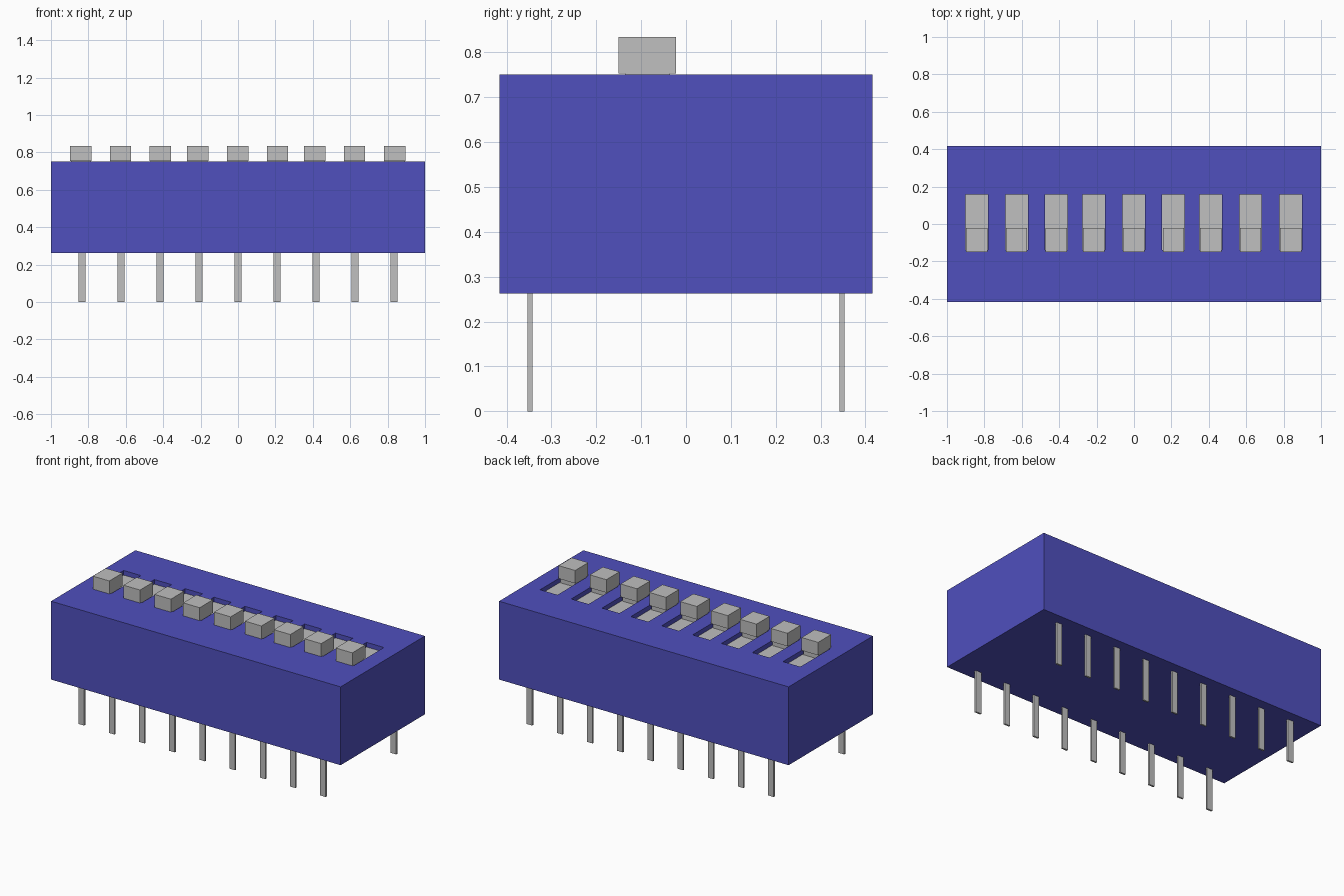
import bpy
import bmesh
from mathutils import Matrix, Vector

cube = bpy.data.objects.get("Cube")
if cube:
    bpy.data.objects.remove(cube, do_unlink=True)


def make_material(name, color):
    mat = bpy.data.materials.new(name)
    mat.use_nodes = True
    mat.diffuse_color = color
    mat.node_tree.nodes["Principled BSDF"].inputs["Base Color"].default_value = color
    return mat


blue = make_material("blue plastic", (0.080, 0.080, 0.515, 1))
grey = make_material("light grey", (0.523, 0.523, 0.523, 1))


def make_boxes(name, boxes, mat):
    """One object from a list of (low corner, high corner) boxes."""
    bm = bmesh.new()
    for low, high in boxes:
        low, high = Vector(low), Vector(high)
        place = Matrix.Translation((low + high) / 2) @ Matrix.Diagonal((high - low).to_4d())
        bmesh.ops.create_cube(bm, size=1, matrix=place)
    mesh = bpy.data.meshes.new(name)
    bm.to_mesh(mesh)
    bm.free()
    mesh.materials.append(mat)
    obj = bpy.data.objects.new(name, mesh)
    bpy.context.collection.objects.link(obj)
    return obj


BOTTOM, TOP, FLOOR = 0.262, 0.751, 0.722
SWITCH_X = [-0.84, -0.628, -0.415, -0.216, -0.002, 0.211, 0.41, 0.623, 0.838]
SLOT_Y = (-0.138, 0.157)
SLOT_HALF = 0.060

# Housing with a row of slots cut into its top
housing = make_boxes("housing", [((-1, -0.416, BOTTOM), (1, 0.416, TOP))], blue)
cutter = make_boxes("slot_cutter", [
    ((x - SLOT_HALF, SLOT_Y[0], FLOOR - 0.02), (x + SLOT_HALF, SLOT_Y[1], TOP + 0.05))
    for x in SWITCH_X], blue)
cutter.hide_render = True
cut = housing.modifiers.new("slots", 'BOOLEAN')
cut.operation = 'DIFFERENCE'
cut.solver = 'EXACT'
cut.object = cutter
bpy.context.view_layer.objects.active = housing
bpy.ops.object.modifier_apply(modifier=cut.name)
bpy.data.objects.remove(cutter, do_unlink=True)

# Sliders: base plate filling the slot floor, neck, and raised knob
for i, x in enumerate(SWITCH_X, 1):
    make_boxes(f"slider_{i}", [
        ((x - SLOT_HALF, SLOT_Y[0], FLOOR - 0.02), (x + SLOT_HALF, SLOT_Y[1], FLOOR)),
        ((x - 0.054, -0.136, FLOOR), (x + 0.054, -0.036, TOP + 0.002)),
        ((x - 0.057, -0.151, TOP + 0.002), (x + 0.057, -0.022, 0.834)),
    ], grey)

# Two rows of thin flat pins
for row, y in (("front", -0.348), ("back", 0.348)):
    for i in range(9):
        x = (i - 4) * 0.2085
        make_boxes(f"{row}_pin_{i + 1}", [
            ((x - 0.019, y - 0.0055, 0), (x + 0.019, y + 0.0055, BOTTOM))], grey)
